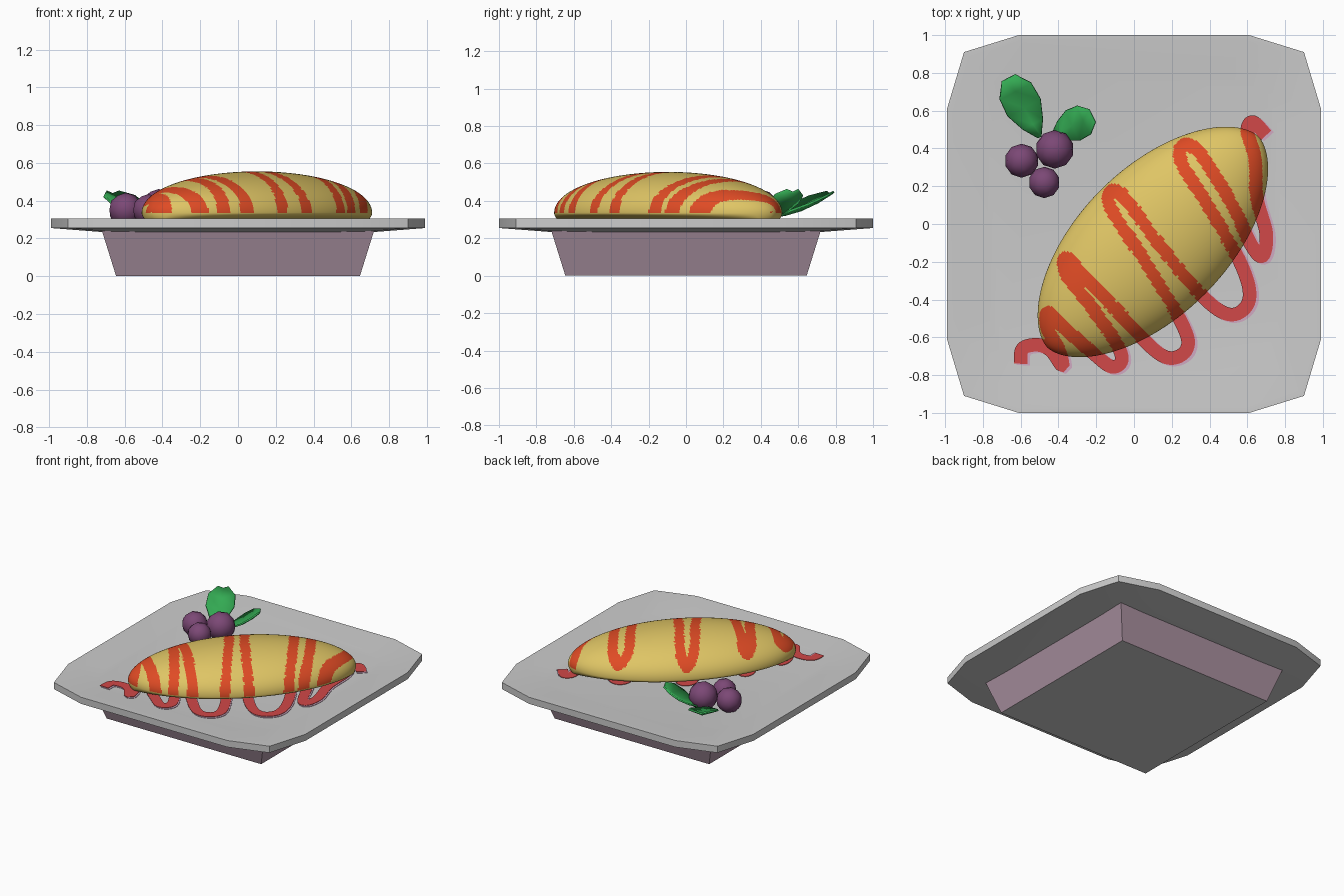
import bpy, bmesh, math
from mathutils import Vector, Matrix, kdtree

if "Cube" in bpy.data.objects:
    bpy.data.objects.remove(bpy.data.objects["Cube"])


def mat(name, r, g, b):
    m = bpy.data.materials.new(name)
    m.diffuse_color = (r, g, b, 1)
    m.use_nodes = True
    m.node_tree.nodes["Principled BSDF"].inputs["Base Color"].default_value = m.diffuse_color
    return m


GREY = mat("plate grey", .60, .60, .60)
MAUVE = mat("base mauve", .41, .29, .36)
EGG = mat("egg yellow", .74, .56, .13)
RED = mat("sauce red on egg", .74, .07, .018)
PLATE_RED = mat("sauce red on plate", .64, .065, .065)
PINK = mat("sauce edge pink", .63, .40, .54)
PURPLE = mat("berry purple", .20, .065, .18)
GREEN = mat("leaf green", .035, .42, .09)


def make(name, bm, mats, angle=None):
    bmesh.ops.recalc_face_normals(bm, faces=bm.faces)
    me = bpy.data.meshes.new(name)
    bm.to_mesh(me)
    bm.free()
    ob = bpy.data.objects.new(name, me)
    bpy.context.collection.objects.link(ob)
    for m in mats:
        me.materials.append(m)
    if angle:
        bpy.ops.object.select_all(action='DESELECT')
        ob.select_set(True)
        bpy.context.view_layer.objects.active = ob
        bpy.ops.object.shade_smooth_by_angle(angle=math.radians(angle))
    return ob


def loft(bm, rings, caps=True):
    loops = [[bm.verts.new(p) for p in r] for r in rings]
    n = len(loops[0])
    for a, b in zip(loops, loops[1:]):
        for i in range(n):
            k = (i + 1) % n
            bm.faces.new((a[i], a[k], b[k], b[i]))
    if caps:
        bm.faces.new(loops[0])
        bm.faces.new(loops[-1])


# Plate: chamfered square, shallow dish on top
quarter = [(.99, .61), (.90, .91), (.61, 1.0)]
outline = (quarter + [(-x, y) for x, y in quarter[::-1]]
           + [(-x, -y) for x, y in quarter] + [(x, -y) for x, y in quarter[::-1]])
bm = bmesh.new()
loft(bm, [[(x * s, y * s, z) for x, y in outline]
          for s, z in ((.74, .235), (1, .255), (1, .305), (.97, .305), (.78, .28))])
make("plate", bm, [GREY], 40)

# Tapered base, grey underneath
bm = bmesh.new()
loft(bm, [[(x * s, y * s, z) for x, y in ((1, 1), (-1, 1), (-1, -1), (1, -1))]
          for s, z in ((.645, 0), (.72, .24))])
bm.normal_update()
for f in bm.faces:
    f.material_index = 1 if abs(f.normal.z) > .9 else 0
make("base", bm, [MAUVE, GREY])

# Sauce zigzag path seen from above
ZIGZAG = [(-.60, -.74), (-.59, -.66), (-.51, -.64), (-.44, -.67), (-.38, -.75),
          (-.40, -.66), (-.46, -.55), (-.455, -.47), (-.37, -.55), (-.22, -.68),
          (-.12, -.755), (-.065, -.72), (-.10, -.62), (-.24, -.42), (-.36, -.26),
          (-.36, -.18), (-.28, -.26), (-.08, -.47), (.10, -.66), (.20, -.71),
          (.28, -.66), (.26, -.54), (.08, -.23), (-.11, .06), (-.13, .16),
          (-.06, .15), (.15, -.13), (.38, -.40), (.52, -.48), (.61, -.40),
          (.57, -.22), (.40, .08), (.25, .33), (.27, .42), (.36, .36),
          (.52, .10), (.62, -.11), (.68, -.17), (.70, -.05), (.65, .14),
          (.64, .35), (.60, .49), (.63, .54), (.70, .47)]


def smooth_path(pts, steps=8):
    p = [Vector(q) for q in pts]
    p = [p[0]] + p + [p[-1]]
    out = []
    for a, b, c, d in zip(p, p[1:], p[2:], p[3:]):
        for i in range(steps):
            t = i / steps
            out.append(.5 * (2 * b + (c - a) * t + (2 * a - 5 * b + 4 * c - d) * t * t
                             + (3 * b - a - 3 * c + d) * t ** 3))
    return out + [p[-1]]


path = smooth_path(ZIGZAG)
HALF = .036


def ribbon(name, z, dx, dy, m):
    bm = bmesh.new()
    prev = None
    for i, q in enumerate(path):
        t = (path[min(i + 1, len(path) - 1)] - path[max(i - 1, 0)]).normalized()
        n = Vector((-t.y, t.x)) * HALF
        c = q + Vector((dx, dy))
        cur = [bm.verts.new((*(c + n), z)), bm.verts.new((*(c - n), z))]
        if prev:
            bm.faces.new((prev[0], prev[1], cur[1], cur[0]))
        prev = cur
    for f in bm.faces:
        f.normal_update()
        if f.normal.z < 0:
            f.normal_flip()
    # thin solid plate
    r = bmesh.ops.extrude_face_region(bm, geom=bm.faces[:])
    for v in r["geom"]:
        if isinstance(v, bmesh.types.BMVert):
            v.co.z += .003
    make(name, bm, [m])


ribbon("sauce_edge", .2815, .014, -.008, PINK)
ribbon("plate_sauce", .2850, 0, 0, PLATE_RED)

# Omelette: lens-shaped loaf, faces near the sauce path painted red
tree = kdtree.KDTree(len(path))
for i, q in enumerate(path):
    tree.insert((q.x, q.y, 0), i)
tree.balance()
place = Matrix.Translation((.10, -.095, .335)) @ Matrix.Rotation(math.radians(45), 4, 'Z')
N, M = 220, 140
rings = []
for i in range(N + 1):
    u = -math.cos(math.pi * (.008 + .984 * i / N))
    k = 1 - u * u
    w, h = .39 * k ** .57, .22 * k ** .5
    ring = []
    for j in range(M):
        a = 2 * math.pi * j / M
        s = math.sin(a)
        ring.append(place @ Vector((.79 * u, w * math.cos(a), s * (h if s > 0 else min(h, .06)))))
    rings.append(ring)
bm = bmesh.new()
loft(bm, rings)
for f in bm.faces:
    c = f.calc_center_median()
    if c.z > .335 and tree.find((c.x, c.y, 0))[2] < HALF:
        f.material_index = 1
make("omelette", bm, [EGG, RED], 60)

# Berries
for i, (x, y, z, r) in enumerate([(-.42, .395, .36, .102), (-.595, .335, .352, .09),
                                  (-.475, .22, .352, .083)]):
    bm = bmesh.new()
    bmesh.ops.create_icosphere(bm, subdivisions=2, radius=r,
                               matrix=Matrix.Translation((x, y, z)))
    make(f"berry_{i + 1}", bm, [PURPLE], 60)


# Leaves: folded blades rising from base to tip
def leaf(name, base, tip, width):
    base, tip = Vector(base), Vector(tip)
    d = tip - base
    side = Vector((-d.y, d.x, 0)).normalized()
    bm = bmesh.new()
    rows = []
    for t, w in ((0, .12), (.22, .62), (.5, 1), (.78, .95), (1, .4)):
        c = base + d * t - Vector((0, 0, .10 * t * (1 - t)))
        rows.append([bm.verts.new(c + side * width * w * s + Vector((0, 0, .035 * w * abs(s))))
                     for s in (-1, 0, 1)])
    for a, b in zip(rows, rows[1:]):
        for k in range(2):
            bm.faces.new((a[k], a[k + 1], b[k + 1], b[k]))
    ob = make(name, bm, [GREEN], 50)
    mod = ob.modifiers.new("thickness", 'SOLIDIFY')
    mod.thickness = .012


leaf("large_leaf", (-.50, .46, .31), (-.665, .775, .43), .10)
leaf("small_leaf", (-.43, .47, .32), (-.225, .57, .45), .085)
